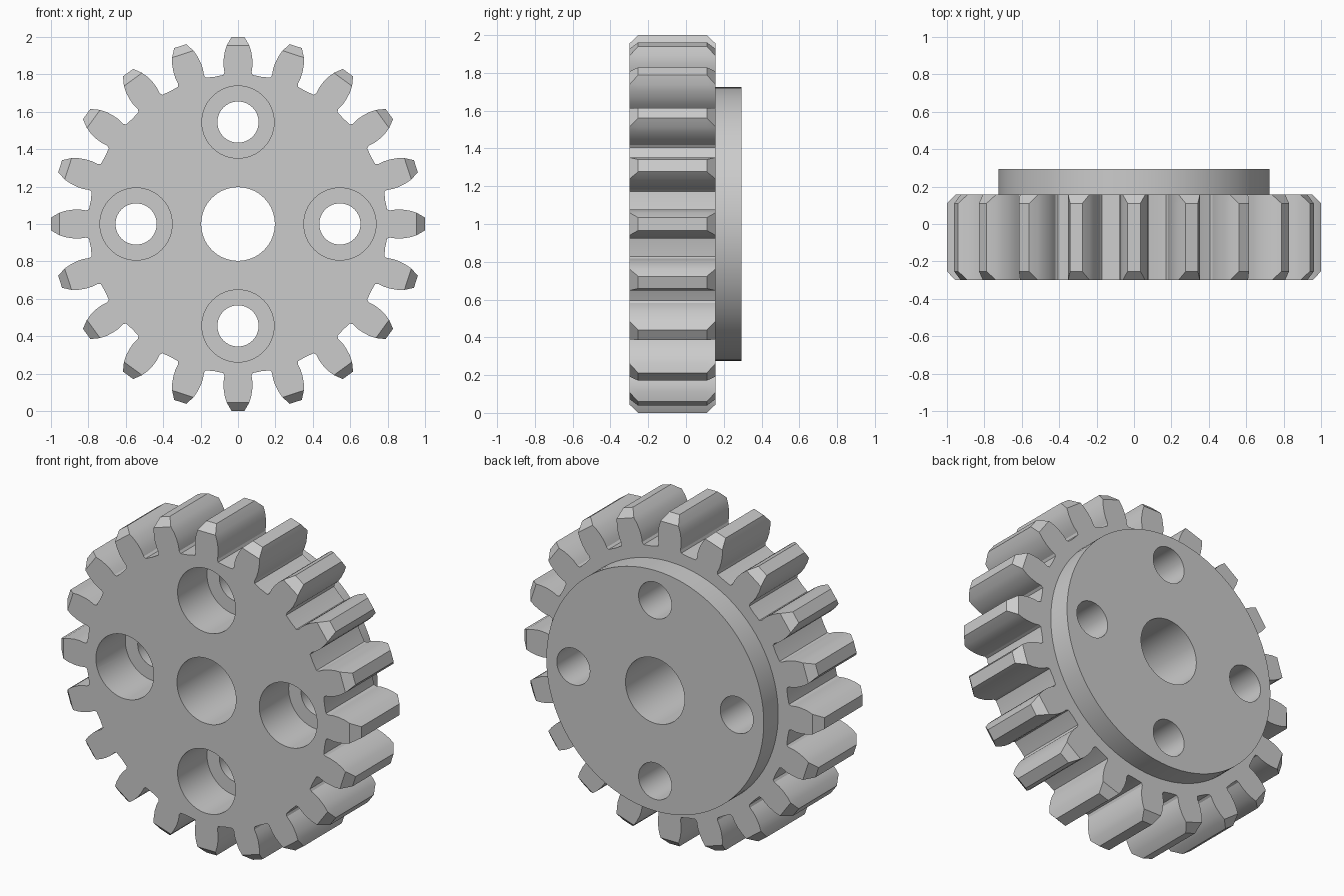
import bpy, bmesh, math

if "Cube" in bpy.data.objects:
    bpy.data.objects.remove(bpy.data.objects["Cube"])

CZ = 1.0                      # height of the gear axis
TEETH = 20
Y_FRONT, Y_STEP, Y_BACK = -0.30, 0.157, 0.295
CHAMFER = 0.047

# half tooth: (half width, radius) from root to tip
HALF = [(0.078, 0.797), (0.0725, 0.812), (0.0775, 0.845), (0.077, 0.88),
        (0.071, 0.92), (0.060, 0.955), (0.034, 1.0)]


def cylinder(name, radius, y0, y1, x=0.0, z=CZ, sides=64):
    bpy.ops.mesh.primitive_cylinder_add(
        vertices=sides, radius=radius, depth=y1 - y0,
        location=(x, (y0 + y1) / 2, z), rotation=(math.pi / 2, 0, 0))
    ob = bpy.context.object
    ob.name = name
    return ob


def outline(full):
    """Gear outline; without full tips the tip points fall onto the shoulders."""
    half = HALF if full else HALF[:-1] + [HALF[-2]]
    tooth = [(-w, r) for w, r in half] + [(w, r) for w, r in reversed(half)]
    pts = []
    for i in range(TEETH):
        a = 2 * math.pi * i / TEETH
        c, s = math.cos(a), math.sin(a)
        pts += [(w * c + r * s, r * c - w * s) for w, r in tooth]
        m = a + math.pi / TEETH          # middle of the root
        pts.append((0.797 * math.sin(m), 0.797 * math.cos(m)))
    return pts


def boolean(target, cutter, operation):
    mod = target.modifiers.new(operation.lower(), 'BOOLEAN')
    mod.operation, mod.object, mod.solver = operation, cutter, 'EXACT'
    bpy.context.view_layer.objects.active = target
    bpy.ops.object.modifier_apply(modifier=mod.name)
    bpy.data.objects.remove(cutter)


# toothed body, lofted through four sections to chamfer the tips
bm = bmesh.new()
sections = [(Y_FRONT, False), (Y_FRONT + CHAMFER, True),
            (Y_STEP - CHAMFER, True), (Y_STEP, False)]
rings = [[bm.verts.new((x, y, z + CZ)) for x, z in outline(full)]
         for y, full in sections]
n = len(rings[0])
for a, b in zip(rings, rings[1:]):
    for i in range(n):
        j = (i + 1) % n
        bm.faces.new((a[i], a[j], b[j], b[i]))
bm.faces.new(rings[0])
bm.faces.new(rings[-1])
bmesh.ops.remove_doubles(bm, verts=bm.verts, dist=1e-5)
bmesh.ops.recalc_face_normals(bm, faces=bm.faces)
mesh = bpy.data.meshes.new("gear_wheel")
bm.to_mesh(mesh)
bm.free()
gear = bpy.data.objects.new("gear_wheel", mesh)
bpy.context.collection.objects.link(gear)

# rear hub disc
boolean(gear, cylinder("hub_disc", 0.725, Y_STEP - 0.1, Y_BACK, sides=96), 'UNION')

# centre bore
boolean(gear, cylinder("bore_cutter", 0.197, -0.5, 0.5), 'DIFFERENCE')

# four bolt holes, counterbored from the front
for i in range(4):
    a = i * math.pi / 2
    x, z = 0.545 * math.cos(a), CZ + 0.545 * math.sin(a)
    boolean(gear, cylinder("bolt_cutter", 0.11, -0.5, 0.5, x, z), 'DIFFERENCE')
    boolean(gear, cylinder("counterbore_cutter", 0.193, -0.5, -0.02, x, z), 'DIFFERENCE')

bpy.ops.object.select_all(action='DESELECT')
gear.select_set(True)
bpy.context.view_layer.objects.active = gear
bpy.ops.object.shade_smooth_by_angle(angle=math.radians(20))
